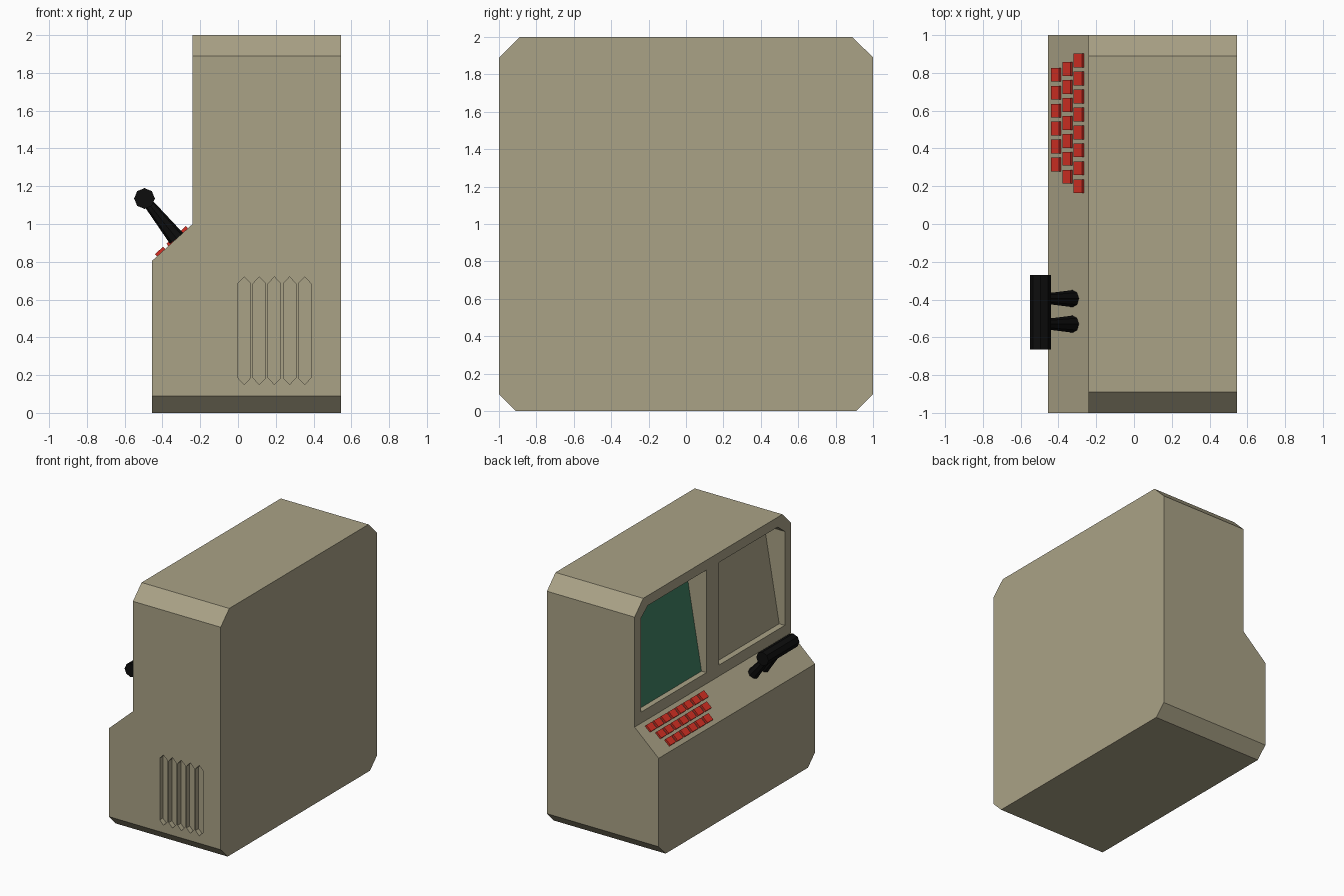
import bpy, bmesh, math
from mathutils import Matrix, Vector

if "Cube" in bpy.data.objects:
    bpy.data.objects.remove(bpy.data.objects["Cube"], do_unlink=True)


def material(name, color):
    m = bpy.data.materials.new(name)
    m.use_nodes = True
    m.diffuse_color = (*color, 1)
    m.node_tree.nodes["Principled BSDF"].inputs["Base Color"].default_value = (*color, 1)
    return m


CASE = material("warm_beige", (0.40, 0.361, 0.24))
RED = material("key_red", (0.68, 0.03, 0.018))
GREEN = material("screen_green", (0.05, 0.21, 0.118))
BLACK = material("handle_black", (0.004, 0.004, 0.004))


def finish(name, bm, mat):
    bmesh.ops.recalc_face_normals(bm, faces=bm.faces)
    mesh = bpy.data.meshes.new(name)
    bm.to_mesh(mesh)
    bm.free()
    mesh.materials.append(mat)
    ob = bpy.data.objects.new(name, mesh)
    bpy.context.scene.collection.objects.link(ob)
    return ob


def loft(ring_a, ring_b):
    """Closed solid between two matching outlines."""
    bm = bmesh.new()
    a = [bm.verts.new(p) for p in ring_a]
    b = [bm.verts.new(p) for p in ring_b]
    bm.faces.new(a)
    bm.faces.new(b[::-1])
    for i in range(len(a)):
        j = (i + 1) % len(a)
        bm.faces.new((a[i], b[i], b[j], a[j]))
    return bm


def carve(target, bm):
    """Cut a solid out of the target and discard the cutter."""
    cutter = finish("cutter", bm, CASE)
    cutter.hide_render = True
    mod = target.modifiers.new("cut", "BOOLEAN")
    mod.operation, mod.solver, mod.object = "DIFFERENCE", "EXACT", cutter
    bpy.context.view_layer.objects.active = target
    bpy.ops.object.modifier_apply(modifier=mod.name)
    bpy.data.objects.remove(cutter, do_unlink=True)


# Cabinet: stepped side profile with chamfered top and bottom end edges
FRONT, STEP, BACK = -0.455, -0.24, 0.545
SILL, SHELF = 0.805, 1.0
profile = [(FRONT, 0), (FRONT, SILL), (STEP, SHELF), (STEP, 2), (BACK, 2), (BACK, 0)]
bm = loft([(x, -1, z) for x, z in profile], [(x, 1, z) for x, z in profile])
for height, width in ((2, 0.11), (0, 0.09)):
    edges = [e for e in bm.edges
             if all(abs(v.co.z - height) < 1e-4 for v in e.verts)
             and abs(e.verts[0].co.y - e.verts[1].co.y) < 1e-4
             and abs(abs(e.verts[0].co.y) - 1) < 1e-4]
    bmesh.ops.bevel(bm, geom=edges, offset=width, offset_type="OFFSET",
                    segments=1, affect="EDGES")
cabinet = finish("cabinet", bm, CASE)

# Two window recesses with backs that lean away towards the top
WINDOW = [(0.08, 1.09), (0.92, 1.09), (0.92, 1.85), (0.83, 1.92), (0.08, 1.92)]


def leaning(side, lift):
    return [(STEP + 0.05 + 0.175 * (z - 1.09) - lift, side * y, z) for y, z in WINDOW]


for side in (1, -1):
    carve(cabinet, loft([(STEP - 0.05, side * y, z) for y, z in WINDOW], leaning(side, 0)))

# Green screen plate on the back of the left window
finish("screen", loft(leaning(1, 0.005), leaning(1, -0.002)), GREEN)

# Five pointed vent slots in the end wall
for i in range(5):
    x0 = 0.08 * i
    x1, mid = x0 + 0.066, x0 + 0.033
    slot = [(x0, 0.185), (mid, 0.15), (x1, 0.185), (x1, 0.685), (mid, 0.72), (x0, 0.685)]
    carve(cabinet, loft([(x, -1.05, z) for x, z in slot], [(x, -0.96, z) for x, z in slot]))

# Frame that follows the sloping console
slope = math.atan2(SHELF - SILL, STEP - FRONT)
tilt = Matrix.Rotation(-slope, 4, "Y")


def on_console(x, y):
    z = SILL + (x - FRONT) * math.tan(slope)
    return Matrix.Translation((x, y, z)) @ tilt


# Keyboard: three staggered rows of keys
bm = bmesh.new()
for x, first, count in ((-0.287, 0.865, 8), (-0.347, 0.82, 7), (-0.407, 0.79, 6)):
    for i in range(count):
        place = on_console(x, first - 0.095 * i)
        bmesh.ops.create_cube(bm, size=1, matrix=place @ Matrix.Translation((0, 0, 0.005))
                              @ Matrix.Diagonal((0.058, 0.073, 0.022, 1)))
finish("keyboard_keys", bm, RED)

# Lever: two tapered stalks carrying a grip bar
GRIP = Vector((-0.495, 0, 1.135))
for name, y in (("lever_stalk_left", -0.395), ("lever_stalk_right", -0.53)):
    foot = on_console(-0.325, y).translation
    axis = GRIP + Vector((0, y, 0)) - foot
    place = (Matrix.Translation(foot + axis / 2)
             @ axis.to_track_quat("Z", "Y").to_matrix().to_4x4())
    bm = bmesh.new()
    bmesh.ops.create_cone(bm, cap_ends=True, segments=8, radius1=0.045, radius2=0.024,
                          depth=axis.length, matrix=place)
    finish(name, bm, BLACK)

bm = bmesh.new()
bmesh.ops.create_cone(bm, cap_ends=True, segments=8, radius1=0.055, radius2=0.055, depth=0.395,
                      matrix=Matrix.Translation(GRIP + Vector((0, -0.467, 0)))
                      @ Matrix.Rotation(math.pi / 2, 4, "X"))
finish("lever_grip", bm, BLACK)
